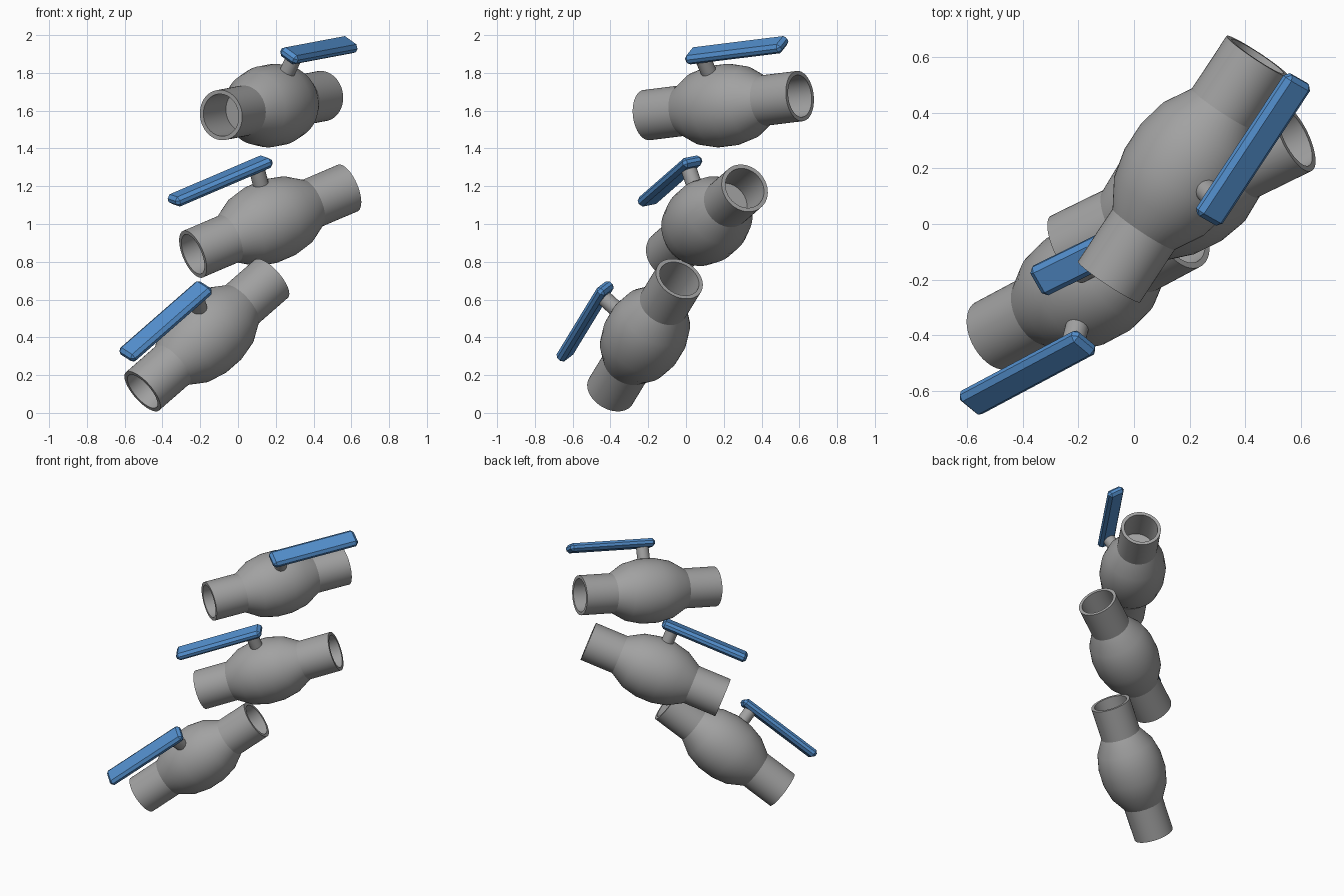
import bpy, bmesh, math
from mathutils import Vector, Matrix

if "Cube" in bpy.data.objects:
    bpy.data.objects.remove(bpy.data.objects["Cube"])


def material(name, rgb):
    m = bpy.data.materials.new(name)
    m.use_nodes = True
    m.diffuse_color = (*rgb, 1)
    m.node_tree.nodes["Principled BSDF"].inputs["Base Color"].default_value = (*rgb, 1)
    return m


steel = material("steel grey", (0.36, 0.36, 0.36))
blue = material("handle blue", (0.085, 0.27, 0.6))


def finish(bm, name, mat, matrix):
    bmesh.ops.recalc_face_normals(bm, faces=bm.faces)
    mesh = bpy.data.meshes.new(name)
    bm.to_mesh(mesh)
    bm.free()
    mesh.materials.append(mat)
    obj = bpy.data.objects.new(name, mesh)
    bpy.context.collection.objects.link(obj)
    obj.matrix_world = matrix
    bpy.ops.object.select_all(action="DESELECT")
    obj.select_set(True)
    bpy.context.view_layer.objects.active = obj
    bpy.ops.object.shade_smooth_by_angle(angle=math.radians(30))
    return obj


def lathe(profile, name, matrix, steps=48):
    """Spin (along, radius) points around the local x axis."""
    bm = bmesh.new()
    verts = [bm.verts.new((x, 0, r)) for x, r in profile]
    edges = [bm.edges.new(pair) for pair in zip(verts, verts[1:])]
    bmesh.ops.spin(bm, geom=verts + edges, cent=(0, 0, 0), axis=(1, 0, 0),
                   angle=math.tau, steps=steps)
    bmesh.ops.remove_doubles(bm, verts=bm.verts, dist=0.0001)
    return finish(bm, name, steel, matrix)


# Half outline of the body: closed bore, pipe end, pipe, bulging housing
HALF = [(0.27, 0), (0.27, 0.112), (0.488, 0.112), (0.488, 0.134),
        (0.26, 0.134), (0.16, 0.193), (0.055, 0.217)]
BODY = HALF + [(-x, r) for x, r in reversed(HALF)]


def valve(label, start, end, stem_dir, side):
    """Local x runs along the pipe, local z along the stem."""
    start, end = Vector(start), Vector(end)
    along = (end - start).normalized()
    up = Vector(stem_dir)
    up = (up - along * up.dot(along)).normalized()
    across = up.cross(along)
    frame = Matrix((along, across, up)).transposed().to_4x4()
    frame.translation = (start + end) / 2

    lathe(BODY, label + "_valve_body", frame)

    # Stem
    bm = bmesh.new()
    bmesh.ops.create_cone(bm, cap_ends=True, segments=32, radius1=0.042, radius2=0.042,
                          depth=0.12, matrix=Matrix.Translation((0, 0, 0.24)))
    finish(bm, label + "_stem", steel, frame)

    # Lever handle with chamfered edges
    bm = bmesh.new()
    bmesh.ops.create_cube(bm, size=1, matrix=Matrix.Translation((0.226 * side, 0, 0.32))
                          @ Matrix.Diagonal((0.61, 0.118, 0.056, 1)))
    bmesh.ops.bevel(bm, geom=bm.edges[:], offset=0.018, segments=1, affect="EDGES")
    finish(bm, label + "_handle", blue, frame)


valve("upper", (-0.088, -0.205, 1.577), (0.443, 0.6, 1.677), (0.386, -0.38, 0.84), 1)
valve("middle", (-0.239, -0.09, 0.84), (0.58, 0.311, 1.19), (-0.245, -0.325, 0.912), -1)
valve("lower", (-0.508, -0.4, 0.112), (0.178, -0.034, 0.712), (-0.2, -0.736, 0.649), -1)
